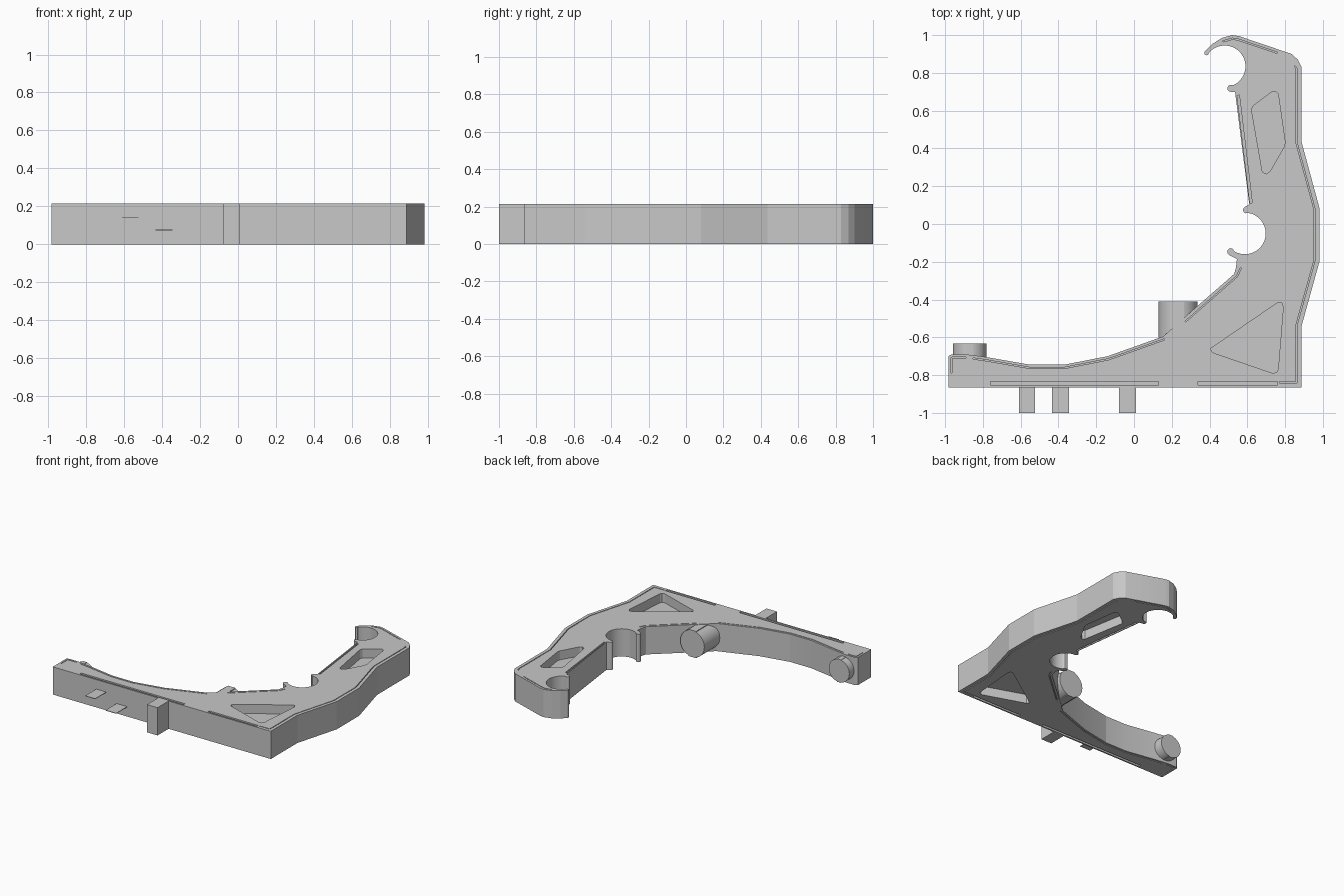
import bpy, bmesh, math
from mathutils import Vector

if "Cube" in bpy.data.objects:
    bpy.data.objects.remove(bpy.data.objects["Cube"])

H = 0.215      # overall height

GREY = bpy.data.materials.new("grey")
GREY.diffuse_color = (0.58, 0.58, 0.58, 1)
GREY.use_nodes = True
GREY.node_tree.nodes["Principled BSDF"].inputs["Base Color"].default_value = GREY.diffuse_color

def finish(name, bm):
    bmesh.ops.recalc_face_normals(bm, faces=bm.faces)
    me = bpy.data.meshes.new(name)
    bm.to_mesh(me)
    bm.free()
    me.materials.append(GREY)
    ob = bpy.data.objects.new(name, me)
    bpy.context.collection.objects.link(ob)
    return ob

def smooth(ob):
    ob.data.shade_smooth()
    ob.data.set_sharp_from_angle(angle=math.radians(11))

def prism(name, pts, z0, z1):
    bm = bmesh.new()
    f = bm.faces.new([bm.verts.new((x, y, z0)) for x, y in pts])
    r = bmesh.ops.extrude_face_region(bm, geom=[f])
    vs = [v for v in r["geom"] if isinstance(v, bmesh.types.BMVert)]
    bmesh.ops.translate(bm, vec=(0, 0, z1 - z0), verts=vs)
    return finish(name, bm)

def box(name, x0, x1, y0, y1, z0, z1):
    return prism(name, [(x0, y0), (x1, y0), (x1, y1), (x0, y1)], z0, z1)

def arc(cx, cy, r, a0, a1, n):
    return [(cx + r * math.cos(math.radians(a0 + (a1 - a0) * i / n)),
             cy + r * math.sin(math.radians(a0 + (a1 - a0) * i / n))) for i in range(n + 1)]

def offset(path, d):
    """Open path moved to its left by d."""
    p = [Vector(q) for q in path]
    out = []
    for i, q in enumerate(p):
        dirs = []
        if i > 0:
            dirs.append((q - p[i - 1]).normalized())
        if i < len(p) - 1:
            dirs.append((p[i + 1] - q).normalized())
        ns = [Vector((-e.y, e.x)) for e in dirs]
        n = sum(ns, Vector((0, 0))).normalized()
        out.append(tuple(q + n * d / n.dot(ns[0])))
    return out

def line_groove(path, inset, width=0.006):
    """Narrow closed band running inside an edge."""
    return offset(path, inset) + offset(path, inset + width)[::-1]

def band(x0, x1):
    return [(x0, -0.853), (x1, -0.853), (x1, -0.835), (x0, -0.835)]

# Outline pieces, counter-clockwise
back_edge = [(0.887, -0.865), (0.887, -0.54), (0.983, -0.195), (0.983, 0.08),
             (0.887, 0.435), (0.887, 0.83), (0.867, 0.87), (0.835, 0.9)]
top_edge = [(0.835, 0.9), (0.555, 0.995), (0.52, 1.0), (0.465, 0.985)]
upper_clip = ([(0.41, 0.95), (0.375, 0.915), (0.372, 0.9), (0.382, 0.893), (0.396, 0.897)]
              + arc(0.48, 0.835, 0.11, 141, -65, 26)
              + arc(0.512, 0.718, 0.018, 100, 270, 6) + [(0.535, 0.7)])
lower_clip = (arc(0.595, 0.074, 0.018, 120, 260, 6)
              + arc(0.587, -0.05, 0.11, 85, -120, 26)
              + arc(0.512, -0.147, 0.019, 60, 240, 6)
              + [(0.545, -0.185), (0.54, -0.23), (0.53, -0.265)])
arch = [(0.53, -0.265), (0.335, -0.435), (0.2, -0.555), (0.155, -0.595), (-0.14, -0.7),
        (-0.37, -0.745), (-0.55, -0.745), (-0.78, -0.705), (-0.85, -0.695)]
end_edge = [(-0.89, -0.69), (-0.965, -0.69), (-0.983, -0.7), (-0.983, -0.79)]
outline = ([(-0.983, -0.865)] + back_edge + top_edge[1:] + upper_clip
           + [(0.61, 0.105)] + lower_clip + arch[1:] + end_edge)

# Main plate
frame = prism("frame", outline, 0, H)

# Pockets on both faces, leaving a web in the middle
pocket_top = [(0.622, 0.605), (0.63, 0.625), (0.73, 0.7), (0.75, 0.703), (0.763, 0.69),
              (0.8, 0.43), (0.795, 0.41), (0.72, 0.278), (0.7, 0.265), (0.68, 0.275)]
pocket_low = [(0.405, -0.66), (0.415, -0.68), (0.735, -0.79), (0.755, -0.785), (0.763, -0.77),
              (0.79, -0.44), (0.782, -0.417), (0.76, -0.417)]

# Front slots and narrow grooves that follow the edges
neck = [(0.548, -0.225), (0.53, -0.265), (0.26, -0.502)]
corner = [(0.77, -0.865), (0.887, -0.865)]
cuts = [("pocket_top", pocket_top, 0.07), ("pocket_low", pocket_low, 0.07),
        ("groove_side", line_groove([(0.54, 0.68), (0.608, 0.11)], 0.006, 0.012), 0.02),
        ("slot_long", band(-0.76, 0.13), 0.03),
        ("slot_short", band(0.34, 0.76), 0.03),
        ("groove_back", line_groove(corner + back_edge[1:-2] + [(0.875, 0.85)], 0.024), 0.008),
        ("groove_top", line_groove([(0.765, 0.924)] + top_edge[1:], 0.016), 0.008),
        ("groove_arch", line_groove(arch[3:], 0.014), 0.008),
        ("groove_neck", line_groove(neck, 0.016), 0.008),
        ("groove_end", line_groove(end_edge, 0.014), 0.008)]
cutters = []
for name, pts, depth in cuts:
    for z0, z1 in ((-0.1, depth), (H - depth, H + 0.1)):
        c = prism(name + "_cutter", pts, z0, z1)
        c.hide_render = True
        cutters.append(c)
        m = frame.modifiers.new(name, 'BOOLEAN')
        m.operation = 'DIFFERENCE'
        m.solver = 'EXACT'
        m.object = c
dg = bpy.context.evaluated_depsgraph_get()
cut_mesh = bpy.data.meshes.new_from_object(frame.evaluated_get(dg))
frame.modifiers.clear()
frame.data = cut_mesh
for c in cutters:
    bpy.data.objects.remove(c, do_unlink=True)
smooth(frame)

# Round studs on the inner side, each with a flat rib along its top and bottom
def stud(name, x, r, y0, y1, rib):
    bm = bmesh.new()
    bmesh.ops.create_cone(bm, cap_ends=True, segments=40, radius1=r, radius2=r, depth=y1 - y0)
    for v in bm.verts:
        v.co = (v.co.x + x, v.co.z + (y0 + y1) / 2, v.co.y + H / 2)
    smooth(finish(name, bm))
    top = H / 2 + r + 0.001
    box(name + "_rib", x - rib, x + rib, y0, y1, H - top, top)

stud("stud_large", 0.233, 0.103, -0.6, -0.41, 0.032)
stud("stud_small", -0.87, 0.088, -0.72, -0.632, 0.017)

# Block and two thin tabs on the front
box("front_block", -0.08, 0.01, -1.0, -0.86, 0, H)
box("tab_upper", -0.61, -0.525, -1.0, -0.86, 0.138, 0.142)
box("tab_lower", -0.435, -0.345, -1.0, -0.86, 0.073, 0.077)
